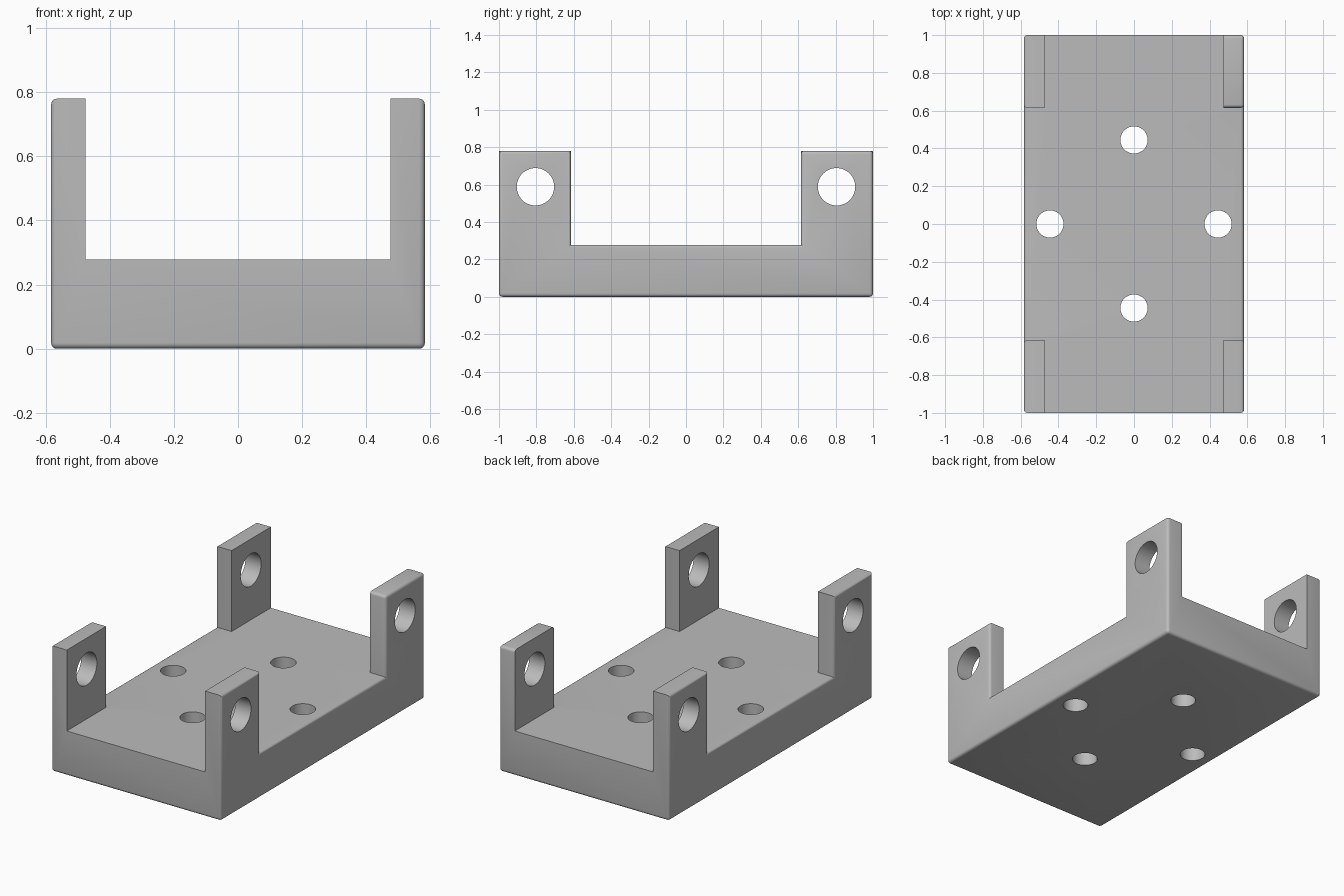
import bpy, bmesh, math
from mathutils import Matrix

if "Cube" in bpy.data.objects:
    bpy.data.objects.remove(bpy.data.objects["Cube"])

X, Y, FLOOR, TOP = 0.583, 1.0, 0.278, 0.78   # outer half sizes and heights
XI, YI = 0.475, 0.615                        # inner faces of the lugs
EPS = 1e-4

grey = bpy.data.materials.new("plain grey")
grey.diffuse_color = (0.5, 0.5, 0.5, 1)
grey.use_nodes = True
grey.node_tree.nodes["Principled BSDF"].inputs["Base Color"].default_value = grey.diffuse_color


def near(a, b):
    return abs(a - b) < EPS


# Base plate: a 3 x 3 grid of cells, closed below, corner cells raised into lugs
bm = bmesh.new()
xs, ys = (-X, -XI, XI, X), (-Y, -YI, YI, Y)
grid = [[bm.verts.new((x, y, 0)) for y in ys] for x in xs]
cells = [bm.faces.new((grid[i][j], grid[i + 1][j], grid[i + 1][j + 1], grid[i][j + 1]))
         for i in range(3) for j in range(3)]
out = bmesh.ops.extrude_face_region(bm, geom=cells, use_keep_orig=True)
bmesh.ops.translate(bm, vec=(0, 0, FLOOR),
                    verts=[g for g in out["geom"] if isinstance(g, bmesh.types.BMVert)])
bmesh.ops.recalc_face_normals(bm, faces=bm.faces)

corners = [f for f in bm.faces if near(f.calc_center_median().z, FLOOR)
           and abs(f.calc_center_median().x) > XI
           and abs(f.calc_center_median().y) > YI]
out = bmesh.ops.extrude_discrete_faces(bm, faces=corners)
for face in out["faces"]:
    bmesh.ops.translate(bm, vec=(0, 0, TOP - FLOOR), verts=face.verts[:])
bmesh.ops.recalc_face_normals(bm, faces=bm.faces)
bmesh.ops.dissolve_limit(bm, angle_limit=0.01, verts=bm.verts, edges=bm.edges)
bm.normal_update()


# Rounded outer edges; the inner edges of the lugs stay sharp
def is_rounded(e):
    if not e.is_convex:
        return False
    a, b = (v.co for v in e.verts)
    m = (a + b) / 2
    if near(m.z, 0) or (near(abs(a.x), X) and near(abs(b.x), X)):
        return True
    if near(m.z, FLOOR) and near(abs(m.y), Y):
        return True
    return near(m.z, TOP) and m.x > XI and m.y > YI - EPS and near(a.y, b.y)


bmesh.ops.bevel(bm, geom=[e for e in bm.edges if is_rounded(e)], offset=0.018,
                offset_type='OFFSET', segments=4, profile=0.5, affect='EDGES',
                clamp_overlap=True)
bmesh.ops.recalc_face_normals(bm, faces=bm.faces)
mesh = bpy.data.meshes.new("bracket")
bm.to_mesh(mesh)
bm.free()
bracket = bpy.data.objects.new("bracket", mesh)
bpy.context.collection.objects.link(bracket)
mesh.materials.append(grey)

# Hole cutters: pin holes through the lugs, screw holes through the floor
cut = bmesh.new()


def drill(radius, depth, matrix):
    bmesh.ops.create_cone(cut, cap_ends=True, segments=48, radius1=radius,
                          radius2=radius, depth=depth, matrix=matrix)


for s in (-1, 1):
    drill(0.1, 2, Matrix.Translation((0, s * 0.805, 0.588)) @ Matrix.Rotation(math.pi / 2, 4, 'Y'))
    drill(0.072, 1, Matrix.Translation((s * 0.445, 0, 0.1)))
    drill(0.072, 1, Matrix.Translation((0, s * 0.445, 0.1)))
cut_mesh = bpy.data.meshes.new("hole_cutter")
cut.to_mesh(cut_mesh)
cut.free()
cut_mesh.materials.append(grey)
cutter = bpy.data.objects.new("hole_cutter", cut_mesh)
bpy.context.collection.objects.link(cutter)

mod = bracket.modifiers.new("holes", 'BOOLEAN')
mod.operation, mod.object, mod.solver = 'DIFFERENCE', cutter, 'EXACT'
bpy.context.view_layer.objects.active = bracket
bracket.select_set(True)
bpy.ops.object.modifier_apply(modifier=mod.name)
bpy.data.objects.remove(cutter)
bpy.ops.object.shade_smooth_by_angle(angle=math.radians(35))
